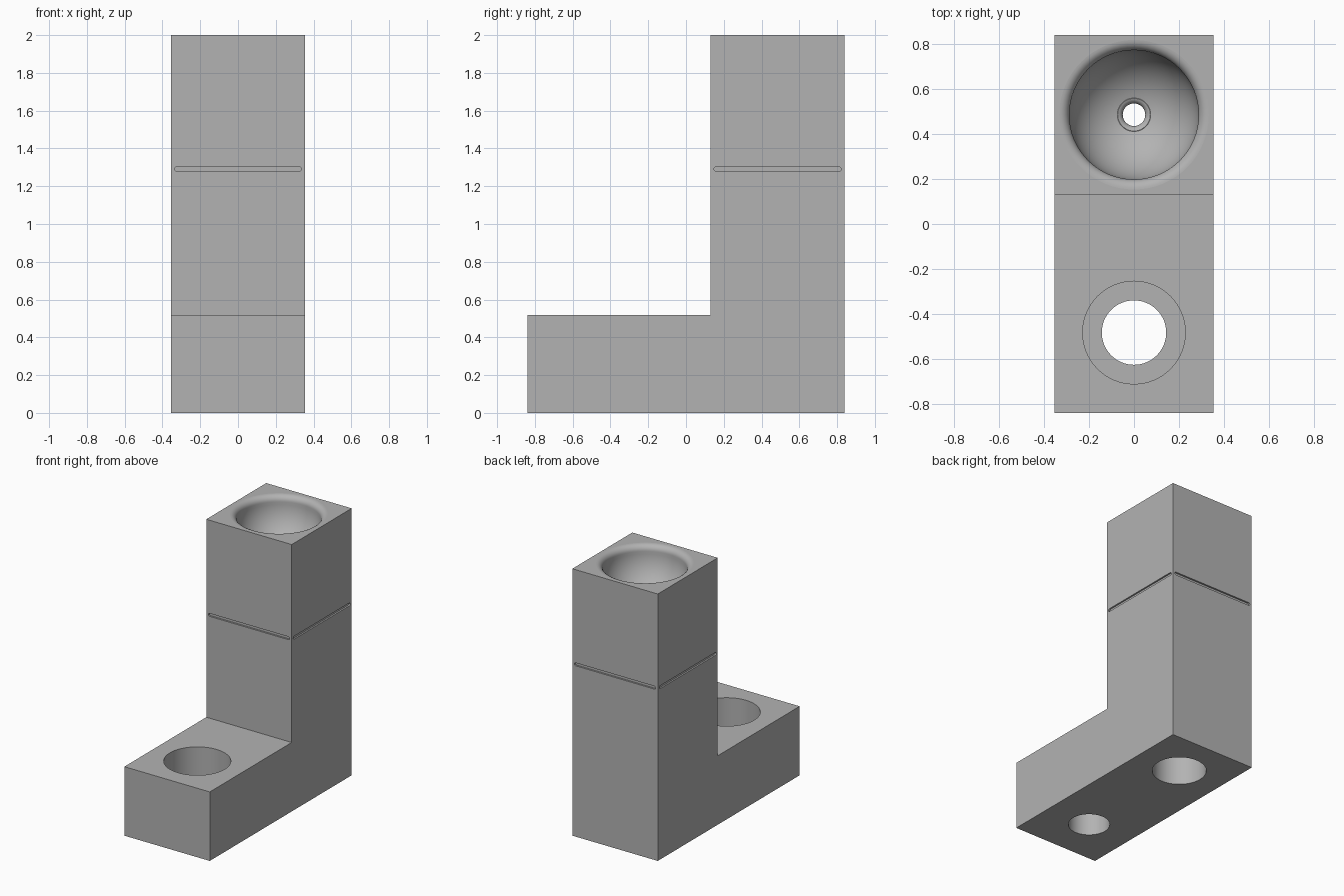
import bpy, bmesh, math
from mathutils import Vector, Matrix

old = bpy.data.objects.get("Cube")
if old:
    bpy.data.objects.remove(old, do_unlink=True)

HALF_X, HALF_Y, HEIGHT = 0.354, 0.84, 2.0
FOOT_Z, POST_Y = 0.517, 0.13
POST_MID = (POST_Y + HALF_Y) / 2
BORE_MID = -0.482

grey = bpy.data.materials.new("plain grey")
grey.use_nodes = True
grey.diffuse_color = (0.45, 0.45, 0.45, 1)
grey.node_tree.nodes["Principled BSDF"].inputs["Base Color"].default_value = grey.diffuse_color


def make_object(name, bm):
    bmesh.ops.recalc_face_normals(bm, faces=bm.faces)
    mesh = bpy.data.meshes.new(name)
    bm.to_mesh(mesh)
    bm.free()
    mesh.materials.append(grey)
    ob = bpy.data.objects.new(name, mesh)
    bpy.context.collection.objects.link(ob)
    return ob


def extrude(name, points, offset):
    """Solid prism from a flat outline."""
    bm = bmesh.new()
    face = bm.faces.new([bm.verts.new(p) for p in points])
    grown = bmesh.ops.extrude_face_region(bm, geom=[face])["geom"]
    verts = [v for v in grown if isinstance(v, bmesh.types.BMVert)]
    bmesh.ops.translate(bm, verts=verts, vec=offset)
    return make_object(name, bm)


def lathe(name, profile, y, sides=64):
    """Closed solid turned about a vertical axis, from (radius, z) pairs."""
    bm = bmesh.new()
    rings = []
    for r, z in profile:
        rings.append([bm.verts.new((r * math.cos(2 * math.pi * i / sides),
                                    y + r * math.sin(2 * math.pi * i / sides), z))
                      for i in range(sides)])
    for a, b in zip(rings, rings[1:]):
        for i in range(sides):
            j = (i + 1) % sides
            bm.faces.new((a[i], a[j], b[j], b[i]))
    bm.faces.new(rings[0])
    bm.faces.new(rings[-1])
    return make_object(name, bm)


def arc(r0, z0, radius, start, end, steps):
    angles = [math.radians(start + (end - start) * i / steps) for i in range(steps + 1)]
    return [(r0 + radius * math.cos(a), z0 + radius * math.sin(a)) for a in angles]


# L-shaped body
outline = [(-HALF_Y, 0), (HALF_Y, 0), (HALF_Y, HEIGHT), (POST_Y, HEIGHT),
           (POST_Y, FOOT_Z), (-HALF_Y, FOOT_Z)]
body = extrude("bracket_body", [(-HALF_X, y, z) for y, z in outline],
               Vector((2 * HALF_X, 0, 0)))

# Stepped screw hole in the foot
cutters = [lathe("screw_hole", [(0.143, -0.1), (0.143, 0.24), (0.228, 0.24), (0.228, 0.6)],
                 BORE_MID)]

# Round socket with rolled rim, narrow channel and wide bore beneath
bowl_z, bowl_r, rim = 1.955, 0.287, 0.045
profile = [(0.186, -0.1), (0.186, 0.9), (0.05, 0.9)]
profile += arc(0.08, 1.65, 0.03, 180, 105, 6)
profile += arc(0, bowl_z, bowl_r, -75, 0, 18)
profile += arc(bowl_r + rim, bowl_z, rim, 180, 90, 8)[1:]
profile += [(bowl_r + rim, HEIGHT + 0.1)]
cutters.append(lathe("socket", profile, POST_MID))

# Shallow round-ended groove on each side of the post
length, half_h, depth = 0.337, 0.011, 0.012
slot = arc(length - half_h, 0, half_h, -90, 90, 6)
slot += [(-x, -z) for x, z in slot]
for side in range(4):
    groove = extrude("groove", [(x, -HALF_X - 0.05, z) for x, z in slot],
                     Vector((0, 0.05 + depth, 0)))
    groove.data.transform(Matrix.Translation((0, POST_MID, 1.291))
                          @ Matrix.Rotation(side * math.pi / 2, 4, "Z"))
    cutters.append(groove)

# Cut everything out of the body
bpy.context.view_layer.objects.active = body
for cutter in cutters:
    cutter.hide_render = True
    mod = body.modifiers.new(cutter.name, "BOOLEAN")
    mod.operation = "DIFFERENCE"
    mod.solver = "EXACT"
    mod.object = cutter
    bpy.ops.object.modifier_apply(modifier=mod.name)
for cutter in cutters:
    bpy.data.objects.remove(cutter, do_unlink=True)

# Smooth the turned surfaces, keep the big walls flat
bpy.ops.object.select_all(action="DESELECT")
body.select_set(True)
bpy.ops.object.shade_smooth_by_angle(angle=math.radians(30))
for face in body.data.polygons:
    face.material_index = 0
    if len(face.vertices) > 4:
        face.use_smooth = False
